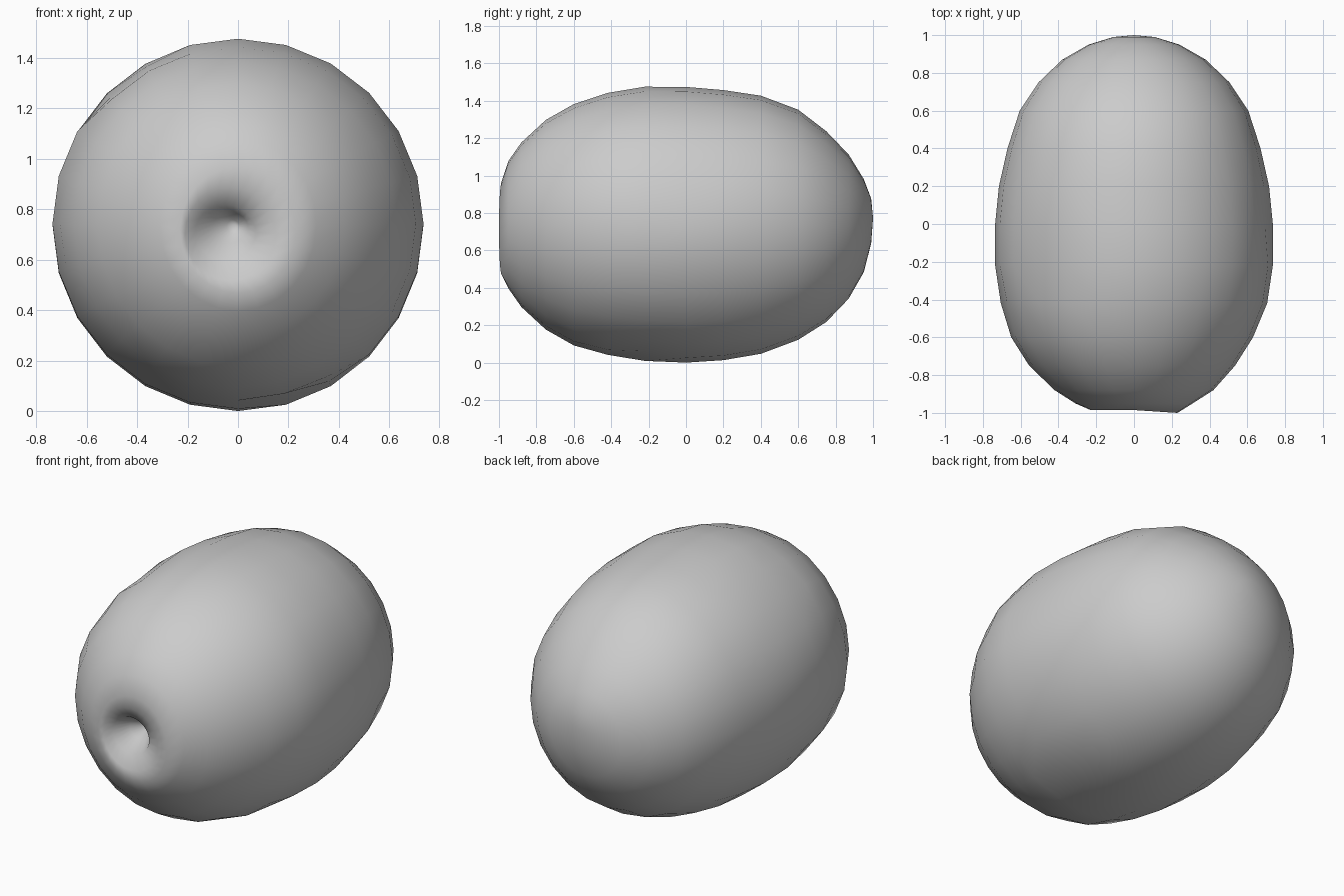
import bpy, bmesh, math
from mathutils import Vector

SEG = 24
# Body profile: y, centre x, centre z, half width, half height (front to back)
RINGS = [
    (-0.84, -0.02, 0.74, 0.025, 0.025),   # floor of the stem pit
    (-0.88, -0.03, 0.735, 0.07, 0.06),
    (-0.94, -0.05, 0.715, 0.12, 0.11),
    (-0.975, -0.03, 0.71, 0.18, 0.185),   # pit rim
    (-0.985, 0.00, 0.725, 0.23, 0.25),
    (-0.95, 0.00, 0.745, 0.31, 0.34),
    (-0.88, 0.00, 0.745, 0.42, 0.44),
    (-0.75, -0.01, 0.745, 0.545, 0.56),
    (-0.60, -0.01, 0.745, 0.64, 0.645),
    (-0.42, 0.00, 0.75, 0.705, 0.70),
    (-0.22, 0.00, 0.75, 0.735, 0.733),
    (0.00, 0.00, 0.745, 0.735, 0.737),
    (0.20, 0.00, 0.743, 0.715, 0.722),
    (0.40, 0.00, 0.745, 0.67, 0.69),
    (0.60, 0.00, 0.745, 0.605, 0.615),
    (0.75, 0.00, 0.735, 0.505, 0.51),
    (0.87, 0.00, 0.735, 0.38, 0.385),
    (0.95, 0.00, 0.74, 0.24, 0.25),
    (0.99, 0.00, 0.765, 0.11, 0.12),
]
# Shallow bruises: centre, radius, depth
DENTS = [
    (Vector((0.70, 0.05, 0.94)), 0.16, 0.02),
    (Vector((-0.47, -0.22, 1.30)), 0.2, 0.025),
    (Vector((-0.62, -0.45, 1.00)), 0.18, 0.015),
    (Vector((0.22, -0.22, 0.04)), 0.22, 0.03),
]

bm = bmesh.new()
loops = []
for y, cx, cz, rx, rz in RINGS:
    loops.append([bm.verts.new((cx + rx * math.cos(2 * math.pi * i / SEG), y,
                                cz + rz * math.sin(2 * math.pi * i / SEG)))
                  for i in range(SEG)])
for a, b in zip(loops, loops[1:]):
    for i in range(SEG):
        j = (i + 1) % SEG
        bm.faces.new((a[i], a[j], b[j], b[i]))

# Close the pit floor and the back tip
for loop, tip in ((loops[0], (-0.01, -0.83, 0.745)), (loops[-1], (0, 1.0, 0.78))):
    v = bm.verts.new(tip)
    for i in range(SEG):
        bm.faces.new((loop[i], loop[(i + 1) % SEG], v))

# Irregular rim: upper-right lip of the pit stands further forward
for v in loops[4]:
    v.co.y -= 0.015 * max(0, (v.co.x / 0.23))

# Press the bruises inward
axis = Vector((0, 0, 0.745))
for c, radius, depth in DENTS:
    for v in bm.verts:
        d = (v.co - c).length
        if d < radius:
            v.co += (axis - v.co).normalized() * depth * (1 - (d / radius) ** 2)

bmesh.ops.recalc_face_normals(bm, faces=bm.faces)
lift = min(v.co.z for v in bm.verts)
for v in bm.verts:
    v.co.z -= lift
for f in bm.faces:
    f.smooth = True
mesh = bpy.data.meshes.new("fruit_body")
bm.to_mesh(mesh)
bm.free()
bpy.context.collection.objects.link(bpy.data.objects.new("fruit_body", mesh))
